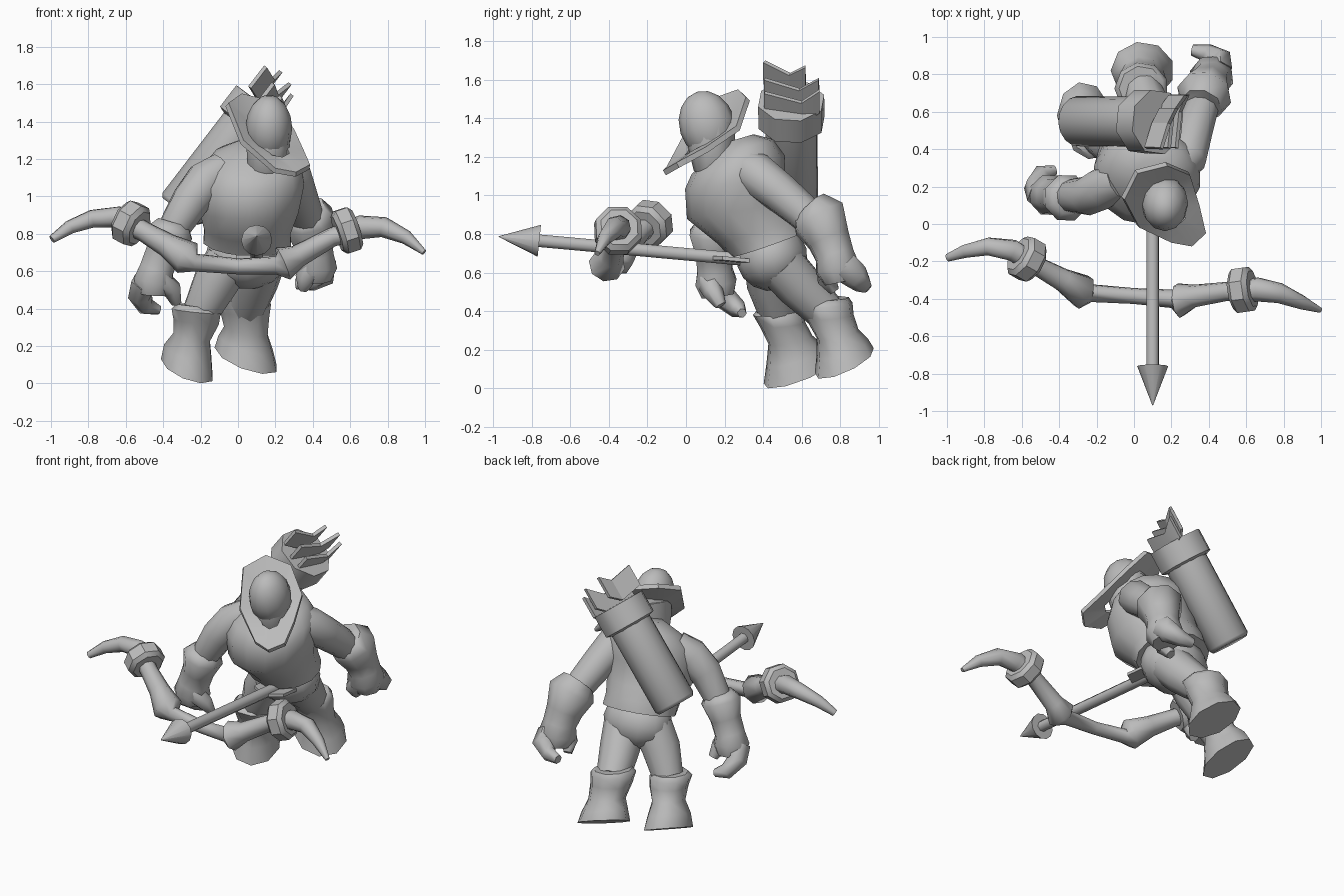
import bpy, bmesh, math
from mathutils import Vector, Matrix

grey = bpy.data.materials.new("grey clay")
grey.diffuse_color = (0.5, 0.5, 0.5, 1)


def finish(name, bm, angle=40):
    bmesh.ops.recalc_face_normals(bm, faces=bm.faces)
    me = bpy.data.meshes.new(name)
    bm.to_mesh(me)
    bm.free()
    me.materials.append(grey)
    ob = bpy.data.objects.new(name, me)
    bpy.context.collection.objects.link(ob)
    bpy.ops.object.select_all(action='DESELECT')
    ob.select_set(True)
    bpy.context.view_layer.objects.active = ob
    bpy.ops.object.shade_smooth_by_angle(angle=math.radians(angle))
    return ob


def bridge(bm, rings):
    n = len(rings[0])
    for a, b in zip(rings, rings[1:]):
        for i in range(n):
            j = (i + 1) % n
            bm.faces.new((a[i], a[j], b[j], b[i]))
    bm.faces.new(rings[0])
    bm.faces.new(rings[-1][::-1])


def tube(name, pts, sides=8, angle=62):
    """Limb or rod through (x, y, z, radius) points."""
    bm = bmesh.new()
    P = [Vector(p[:3]) for p in pts]
    rings, prev = [], None
    for i, p in enumerate(P):
        t = (P[min(i + 1, len(P) - 1)] - P[max(i - 1, 0)]).normalized()
        if prev is None:
            u = t.orthogonal().normalized()
        else:
            u = (prev - t * prev.dot(t)).normalized()
        prev, v = u, t.cross(u)
        rings.append([bm.verts.new(p + pts[i][3] * (u * math.cos(a) + v * math.sin(a)))
                      for a in (math.tau * (k + .5) / sides for k in range(sides))])
    bridge(bm, rings)
    return finish(name, bm, angle)


def loft(name, rows, sides=12, angle=50):
    """Stacked ellipses: (x, y, z, rx, ry, slope of z along x, slope of z along y)."""
    bm = bmesh.new()
    rings = []
    for x, y, z, rx, ry, sx, sy in rows:
        ring = []
        for k in range(sides):
            a = math.tau * (k + .5) / sides
            dx, dy = rx * math.cos(a), ry * math.sin(a)
            ring.append(bm.verts.new((x + dx, y + dy, z + sx * dx + sy * dy)))
        rings.append(ring)
    bridge(bm, rings)
    return finish(name, bm, angle)


def ball(name, centre, radii, tilt=0):
    bm = bmesh.new()
    bmesh.ops.create_uvsphere(bm, u_segments=12, v_segments=8, radius=1)
    bm.transform(Matrix.Translation(centre) @ Matrix.Rotation(tilt, 4, 'X') @ Matrix.Diagonal((*radii, 1)))
    return finish(name, bm, 60)


def sheet(name, edge, sweep, thick):
    """Thin folded plate: an edge line swept along a vector."""
    bm = bmesh.new()
    d = Vector(sweep)
    a = [bm.verts.new(p) for p in edge]
    b = [bm.verts.new(Vector(p) + d) for p in edge]
    for i in range(len(a) - 1):
        bm.faces.new((a[i], a[i + 1], b[i + 1], b[i]))
    bmesh.ops.recalc_face_normals(bm, faces=bm.faces)
    bmesh.ops.solidify(bm, geom=bm.faces[:], thickness=thick)
    return finish(name, bm, 20)


# torso leaning forward, with the hem of the vest at the bottom
loft("vest", [(.05, .43, .75, .24, .20, -.05, .35), (.05, .385, .82, .235, .225, -.05, .3),
              (.06, .285, .92, .27, .28, 0, .15), (.07, .255, 1.06, .29, .26, 0, .1),
              (.08, .27, 1.16, .27, .24, 0, .2), (.09, .28, 1.24, .21, .17, 0, .3),
              (.11, .26, 1.29, .11, .09, 0, .3)], 14)
ball("pelvis", (.05, .445, .68), (.225, .185, .175), .25)

# head under a slanted hat
loft("face", [(.15, .16, 1.07, .07, .06, 0, 0), (.15, .14, 1.13, .10, .10, 0, 0),
              (.16, .13, 1.25, .12, .12, 0, 0), (.16, .13, 1.38, .12, .13, 0, 0)], 10)
ball("hat_crown", (.165, .11, 1.365), (.125, .145, .18), .3)

brim = [(-.05, .13, 1.50), (.02, .27, 1.55), (.18, .31, 1.51), (.30, .26, 1.36), (.35, .10, 1.25),
        (.385, -.05, 1.17), (.31, -.12, 1.13), (.20, -.10, 1.15), (.03, -.02, 1.30)]
bm = bmesh.new()
mid = Vector((.165, .11, 1.29))
outer = [bm.verts.new(p) for p in brim]
inner = [bm.verts.new(mid.lerp(Vector(p), .5)) for p in brim]
for i in range(len(brim)):
    j = (i + 1) % len(brim)
    bm.faces.new((outer[i], outer[j], inner[j], inner[i]))
bmesh.ops.recalc_face_normals(bm, faces=bm.faces)
bmesh.ops.solidify(bm, geom=bm.faces[:], thickness=.03)
finish("hat_brim", bm, 40)

# arms: sleeve, flared gauntlet, curled fingers and thumb
tube("right_sleeve", [(-.08, .23, 1.14, .10), (-.17, .19, 1.08, .115), (-.25, .15, .98, .105),
                      (-.33, .15, .85, .09), (-.36, .15, .78, .08)], 10)
tube("right_gauntlet", [(-.345, .14, .86, .09), (-.36, .14, .81, .13), (-.40, .145, .70, .10),
                        (-.435, .15, .61, .098), (-.45, .155, .55, .115), (-.455, .165, .48, .09)], 8)
tube("right_fingers", [(-.50, .15, .54, .075), (-.525, .20, .47, .065), (-.49, .27, .41, .05),
                       (-.42, .29, .39, .025)], 6)
tube("right_thumb", [(-.42, .12, .55, .065), (-.35, .14, .50, .055), (-.33, .18, .43, .03)], 6)

tube("left_sleeve", [(.22, .30, 1.15, .10), (.28, .36, 1.11, .115), (.315, .48, 1.02, .105),
                     (.355, .60, .92, .095), (.38, .66, .85, .08)], 10)
tube("left_gauntlet", [(.36, .64, .93, .11), (.375, .69, .88, .15), (.395, .74, .77, .115),
                       (.41, .77, .69, .105), (.415, .785, .62, .12), (.415, .80, .55, .085)], 8)
tube("left_fingers", [(.45, .82, .63, .08), (.455, .88, .58, .07), (.39, .915, .54, .05),
                      (.31, .93, .53, .03)], 6)
tube("left_thumb", [(.39, .75, .62, .07), (.36, .73, .56, .055), (.35, .77, .505, .03)], 6)

# legs with heavy boots: flared rim, narrow ankle, slanted sole
tube("right_thigh", [(-.05, .43, .66, .13), (-.12, .44, .54, .125), (-.20, .48, .38, .10)], 10)
tube("left_thigh", [(.12, .49, .64, .13), (.09, .58, .54, .125), (.045, .72, .40, .105)], 10)
loft("right_boot", [(-.22, .48, .415, .11, .11, -.1, .05), (-.22, .48, .385, .135, .135, -.1, .05),
                    (-.22, .50, .33, .125, .12, -.1, .1), (-.245, .54, .25, .10, .115, -.2, .2),
                    (-.265, .565, .17, .13, .15, -.3, .3), (-.27, .58, .08, .142, .18, -.35, .35)], 9)
loft("left_boot", [(.04, .725, .465, .12, .12, -.1, .05), (.04, .725, .435, .145, .14, -.1, .05),
                   (.04, .745, .37, .135, .125, -.1, .1), (.045, .785, .28, .12, .11, -.2, .2),
                   (.045, .81, .21, .15, .135, -.3, .3), (.045, .82, .135, .17, .155, -.33, .42)], 9)

# quiver slung across the back, with feathered ends sticking out
low, top = Vector((-.31, .55, .92)), Vector((.127, .545, 1.49))


def on_axis(t, r):
    return (*low.lerp(top, t), r)


tube("quiver", [on_axis(0, .12), on_axis(.03, .135), on_axis(.9, .135)], 16)
tube("quiver_collar", [on_axis(.78, .135), on_axis(.80, .178), on_axis(1, .178),
                       on_axis(1, .135), on_axis(.95, .13)], 8, 50)
down = (low - top).normalized() * .14
for i, edge in enumerate([((.14, .41, 1.70), (.18, .54, 1.635), (.22, .62, 1.675)),
                          ((.18, .41, 1.61), (.20, .59, 1.555), (.27, .69, 1.61)),
                          ((.22, .41, 1.54), (.24, .60, 1.49), (.28, .69, 1.55))]):
    sheet(f"feather_{i + 1}", edge, down, .022)

# bow: curved limbs, swollen grip joints and blocky collars
tube("bow", [(-.995, -.18, .77, .022), (-.90, -.145, .835, .038), (-.78, -.12, .88, .05),
             (-.65, -.14, .89, .06), (-.50, -.235, .81, .055), (-.38, -.30, .74, .065),
             (-.27, -.365, .67, .095), (-.225, -.37, .645, .048), (0, -.385, .625, .043),
             (.205, -.40, .63, .05), (.24, -.41, .64, .095), (.32, -.385, .68, .062),
             (.50, -.36, .78, .052), (.66, -.35, .835, .065), (.78, -.37, .835, .055),
             (.90, -.42, .78, .038), (.995, -.46, .70, .015)], 8)
for side, a, b, r in (("left", (-.62, -.16, .88), (-.525, -.215, .83), .122),
                      ("right", (.53, -.36, .80), (.635, -.345, .835), .128)):
    A, B = Vector(a), Vector(b)
    tube(side + "_bow_collar", [(*A, r * .8), (*A.lerp(B, .2), r), (*A.lerp(B, .8), r), (*B, r * .8)], 8, 40)

# arrow with a cone point and flat fletching
tube("arrow_shaft", [(.1, -.78, .767, .035), (.1, .30, .668, .035)], 8)
tube("arrow_point", [(.1, -.76, .765, .083), (.1, -.97, .787, .002)], 12)
sheet("fletching", [(-.01, .19, .685), (.1, .12, .685), (.21, .19, .685)], (0, .165, -.015), .02)
